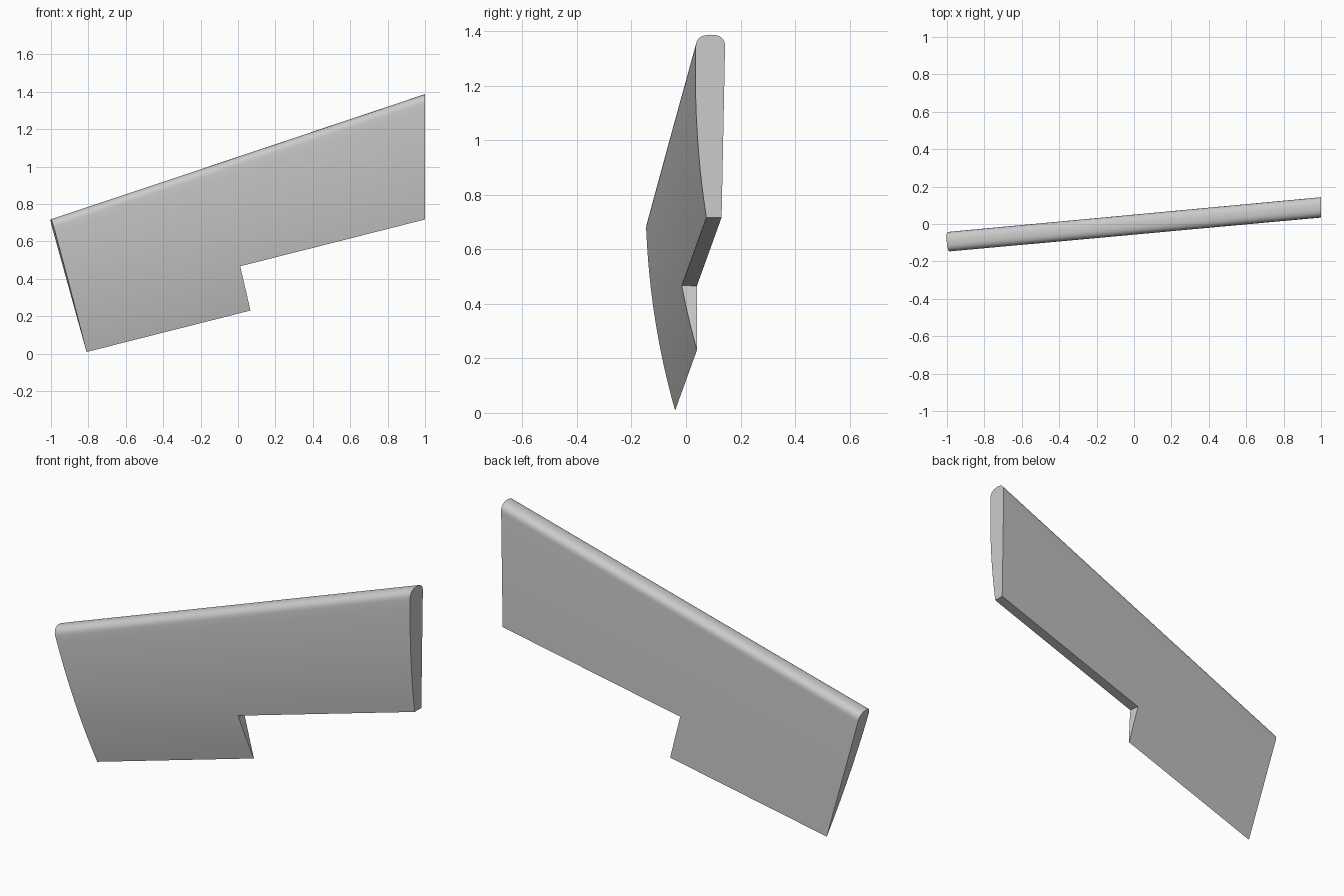
import bpy, bmesh, math
from mathutils import Vector

cube = bpy.data.objects.get("Cube")
if cube:
    bpy.data.objects.remove(cube)

# Panel frame: span runs along the trailing edge, chord rises towards the leading edge
ANGLE = math.radians(14.2)
CA, SA = math.cos(ANGLE), math.sin(ANGLE)
TILT_X, TILT_Z, BACK = 0.0863, 0.0202, 0.0298   # flat back plane
TRAIL = 0.207                                   # trailing edge offset
STEP = 0.243                                    # chord of the cut-out
NOSE = 0.045                                    # depth of the rounded nose
LOW, HIGH, ROUND = 6, 14, 16                    # segments per zone


def thickness(s):
    return 0.107 * (1 - max(0, 1 - s / 0.86) ** 2.19)


def ring(length):
    """Chord position and thickness around one section, front edge first."""
    pts = [STEP * i / LOW for i in range(LOW)]
    top = length - NOSE
    pts += [STEP + (top - STEP) * i / HIGH for i in range(HIGH)]
    out = [(s, thickness(s)) for s in pts]
    full = thickness(top)
    for i in range(ROUND + 1):
        a = math.pi * i / ROUND
        c = math.cos(a)
        out.append((top + NOSE * max(0, math.sin(a)) ** 0.8,
                    full / 2 * (1 + math.copysign(abs(c) ** 0.8, c))))
    return out + [(STEP, 0)]


def chord(u):
    return 0.734 + 0.0756 * (u + 0.795)


def place(u, s, t):
    v = s + TRAIL
    x, z = u * CA - v * SA, u * SA + v * CA
    return Vector((x + TILT_X * t, BACK + TILT_X * x + TILT_Z * z - t, z + TILT_Z * t))


def straight_section(u, skew):
    return [place(u - skew * s, s, t) for s, t in ring(chord(u))]


def upright_section(x):
    """Section cut by a vertical plane at x."""
    pts = []
    for i in range(len(ring(1))):
        u = 1.2
        for _ in range(8):
            s, t = ring(chord(u))[i]
            u = (x - TILT_X * t + (s + TRAIL) * SA) / CA
        pts.append(place(u, s, t))
    return pts


bm = bmesh.new()
left, notch, right = [[bm.verts.new(p) for p in sec] for sec in
                      (straight_section(-0.783, 0.022), straight_section(0.121, 0),
                       upright_section(1.0))]
n = len(left)

# Skin: the wide half runs all round, the narrow half only above the cut-out
for i in range(n):
    j = (i + 1) % n
    bm.faces.new((left[i], left[j], notch[j], notch[i]))
for i in range(LOW, n - 1):
    bm.faces.new((notch[i], notch[i + 1], right[i + 1], right[i]))

# Cut-out floor and wall, then the two end faces
bm.faces.new((notch[LOW], notch[n - 1], right[n - 1], right[LOW]))
bm.faces.new(notch[:LOW + 1] + [notch[n - 1]])
bm.faces.new(left)
bm.faces.new(right[LOW:])
for v in [v for v in bm.verts if not v.link_faces]:
    bm.verts.remove(v)
bmesh.ops.recalc_face_normals(bm, faces=bm.faces)

mesh = bpy.data.meshes.new("wing_panel")
bm.to_mesh(mesh)
bm.free()
panel = bpy.data.objects.new("wing_panel", mesh)
bpy.context.collection.objects.link(panel)

# Single grey finish
mat = bpy.data.materials.new("plain_grey")
mat.use_nodes = True
colour = (0.6, 0.6, 0.6, 1)
mat.diffuse_color = colour
mat.node_tree.nodes["Principled BSDF"].inputs["Base Color"].default_value = colour
mesh.materials.append(mat)

bpy.ops.object.select_all(action='DESELECT')
panel.select_set(True)
bpy.context.view_layer.objects.active = panel
bpy.ops.object.shade_smooth_by_angle(angle=math.radians(35))
